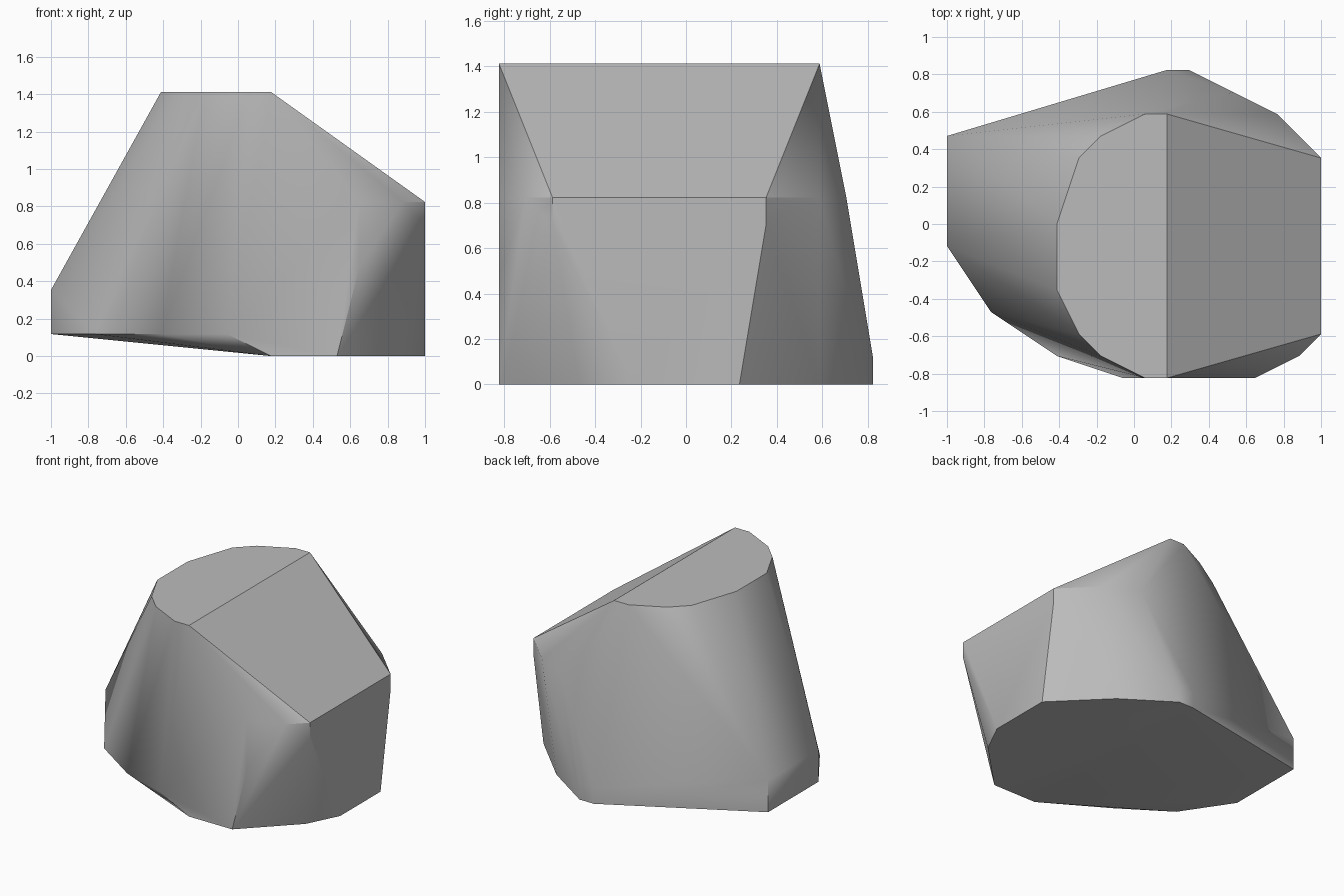
import bpy
import bmesh
from math import radians
from mathutils import Vector

cube = bpy.data.objects.get("Cube")
if cube:
    bpy.data.objects.remove(cube, do_unlink=True)

# Every corner of the boulder sits on a coarse grid of this step
STEP = 2 / 17
GRID_CENTRE = Vector((8.5, 7, 0))

# Corner outlines by height, as (across, deep) grid positions
underside = [(10, 14), (11, 14), (14, 12), (17, 9), (17, 5), (16, 3), (13, 0), (10, 0)]
lifted_rim = [(0, 11), (0, 6), (2, 3), (5, 1), (8, 0), (10, 14), (11, 14)]
toe = [(0, 11), (0, 6)]
front_bulge = [(14, 0)]
side_wall = [(17, 10), (17, 2)]
shoulder = [(14, 0), (16, 1), (17, 2), (17, 10), (15, 12), (13, 13)]
back_corner = [(6, 11)]
flat_top = [(10, 12), (9, 12), (7, 11), (6, 10), (5, 7), (5, 4), (6, 2), (7, 1), (9, 0), (10, 0)]
layers = [(0, underside), (1, lifted_rim), (3, toe), (4, front_bulge),
          (6, side_wall), (7, shoulder), (11, back_corner), (12, flat_top)]


def make_material(name, colour):
    material = bpy.data.materials.new(name)
    material.use_nodes = True
    material.diffuse_color = colour
    material.node_tree.nodes["Principled BSDF"].inputs["Base Color"].default_value = colour
    return material


def make_hull(name, layers, material):
    """Wrap the stacked outlines in a convex skin and merge flat facets."""
    bm = bmesh.new()
    for height, outline in layers:
        for across, deep in outline:
            bm.verts.new((Vector((across, deep, height)) - GRID_CENTRE) * STEP)
    hull = bmesh.ops.convex_hull(bm, input=list(bm.verts), use_existing_faces=False)
    loose = {v for key in ("geom_interior", "geom_unused") for v in hull[key]
             if isinstance(v, bmesh.types.BMVert)}
    bmesh.ops.delete(bm, geom=list(loose), context='VERTS')
    bmesh.ops.dissolve_limit(bm, angle_limit=radians(1), verts=list(bm.verts), edges=list(bm.edges))
    bmesh.ops.recalc_face_normals(bm, faces=list(bm.faces))
    mesh = bpy.data.meshes.new(name)
    bm.to_mesh(mesh)
    bm.free()
    mesh.materials.append(material)
    obj = bpy.data.objects.new(name, mesh)
    bpy.context.collection.objects.link(obj)
    return obj


# Boulder with soft sides and crisp cut planes
stone = make_material("grey stone", (0.5, 0.5, 0.5, 1))
boulder = make_hull("boulder", layers, stone)
bpy.ops.object.select_all(action='DESELECT')
boulder.select_set(True)
bpy.context.view_layer.objects.active = boulder
bpy.ops.object.shade_smooth_by_angle(angle=radians(35))
